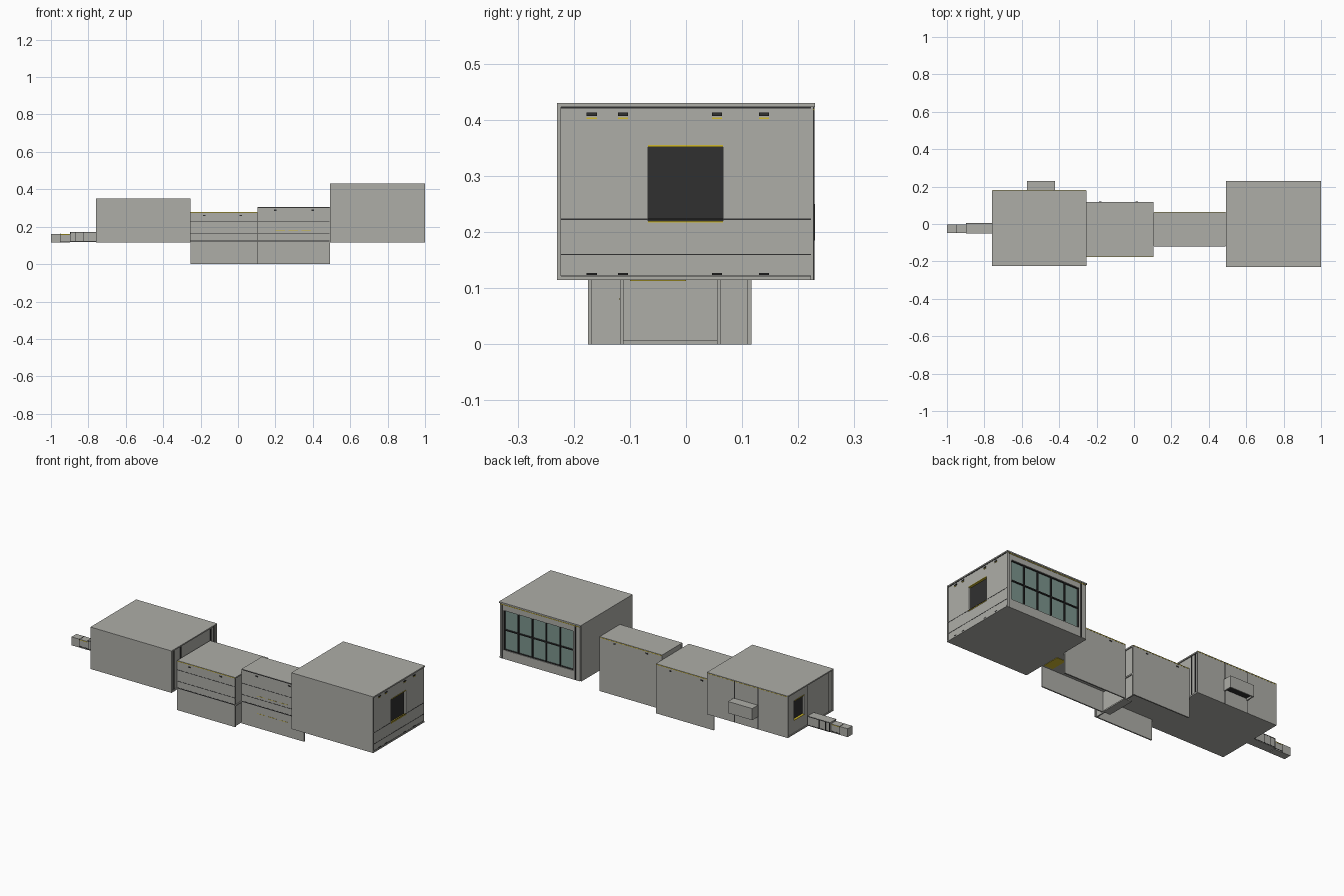
import bpy, bmesh
from mathutils import Matrix, Vector


def material(name, rgb):
    m = bpy.data.materials.new(name)
    m.diffuse_color = (*rgb, 1)
    return m


GREY = material("panel_grey", (0.42, 0.42, 0.39))
DARK = material("dark_trim", (0.03, 0.03, 0.03))
YELLOW = material("yellow_trim", (0.65, 0.5, 0.03))
GLASS = material("window_glass", (0.2, 0.3, 0.27))
T = 0.007  # wall thickness
E = 0.001  # how far thin trim stands proud


def boxes(name, items, mat=GREY):
    """One object from several boxes, each (x0, x1, y0, y1, z0, z1)."""
    bm = bmesh.new()
    for x0, x1, y0, y1, z0, z1 in items:
        c = Vector(((x0 + x1) / 2, (y0 + y1) / 2, (z0 + z1) / 2))
        bmesh.ops.create_cube(bm, size=1, matrix=Matrix.Translation(c)
                              @ Matrix.Diagonal((x1 - x0, y1 - y0, z1 - z0, 1)))
    me = bpy.data.meshes.new(name)
    bm.to_mesh(me)
    bm.free()
    ob = bpy.data.objects.new(name, me)
    me.materials.append(mat)
    bpy.context.collection.objects.link(ob)
    return ob


def holed(axis_range, a, b, z, hole, along_y=True):
    """Four boxes forming a wall with a rectangular hole (a0, a1, z0, z1)."""
    h0, h1, k0, k1 = hole
    parts = [(a, h0, *z), (h1, b, *z), (h0, h1, z[0], k0), (h0, h1, k1, z[1])]
    if along_y:
        return [(*axis_range, p, q, r, s) for p, q, r, s in parts]
    return [(p, q, *axis_range, r, s) for p, q, r, s in parts]


def room_shell(name, x0, x1, y0, y1, floor, top, wall_base, back=True):
    """Roof, floor and side walls of one room."""
    boxes(name + "_roof", [(x0, x1, y0, y1, top - T, top)])
    boxes(name + "_floor", [(x0, x1, y0 + T, y1 - T, floor, floor + T)])
    walls = [(x0, x1, y0, y0 + T, wall_base, top - T)]
    if back:
        walls.append((x0, x1, y1 - T, y1, wall_base, top - T))
    boxes(name + "_walls", walls)


# ---- Large end room with the window wall ----
room_shell("end_room", 0.492, 1.0, -0.23, 0.23, 0.115, 0.43, 0.115, back=False)
boxes("end_room_inner_end", [(0.492, 0.499, -0.223, 0.223, 0.122, 0.423)])
boxes("end_room_outer_end", holed((0.985, 0.996), -0.223, 0.223, (0.122, 0.423),
                                  (-0.068, 0.066, 0.218, 0.354)))
boxes("end_room_doorway", [(0.975, 0.985, -0.075, 0.073, 0.21, 0.36)], DARK)
boxes("end_room_door_trim", [(0.985, 0.998, -0.068, 0.066, z, z + 0.003)
                             for z in (0.217, 0.352)], YELLOW)
boxes("end_room_seams", [(0.995, 0.996 + E, -0.223, 0.223, z, z + h) for z, h in
                         ((0.119, 0.004), (0.159, 0.002), (0.222, 0.002), (0.42, 0.004))], DARK)
spots = (-0.168, -0.112, 0.055, 0.139)
boxes("end_room_lamps", [(0.995, 0.999, y - 0.009, y + 0.009, z, z + h)
                         for y in spots for z, h in ((0.407, 0.006), (0.124, 0.003))], DARK)
boxes("end_room_lamp_trim", [(0.995, 0.998, y - 0.009, y + 0.009, 0.402, 0.404)
                             for y in spots], YELLOW)

# window wall at the back
wx0, wx1, wz0, wz1 = 0.54, 0.972, 0.165, 0.387
boxes("window_wall", holed((0.215, 0.227), 0.499, 0.996, (0.115, 0.423),
                           (wx0, wx1, wz0, wz1), False))
boxes("window_panes", [(wx0, wx1, 0.21, 0.216, wz0, wz1)], GLASS)
step = (wx1 - wx0) / 5
bars = [(wx0 + i * step - 0.003, wx0 + i * step + 0.003, 0.214, 0.224, wz0, wz1) for i in range(6)]
bars += [(wx0, wx1, 0.214, 0.223, z - 0.003, z + 0.003) for z in (wz0, (wz0 + wz1) / 2, wz1)]
bars += [(0.525, 0.53, 0.225, 0.229, 0.115, 0.423), (0.981, 0.985, 0.225, 0.229, 0.115, 0.423)]
boxes("window_bars", bars, DARK)
boxes("window_wall_trim", [(0.5, 0.99, 0.226, 0.229, 0.417, 0.42)], YELLOW)

# ---- Two linking rooms whose walls reach the ground ----
room_shell("tall_link", 0.105, 0.492, -0.118, 0.062, 0.115, 0.305, 0.0)
room_shell("wide_link", -0.255, 0.105, -0.175, 0.117, 0.115, 0.278, 0.0)
boxes("tall_link_end", [(0.108, 0.115, -0.111, 0.055, 0.122, 0.298)])
boxes("wide_link_end", [(0.092, 0.099, -0.168, 0.11, 0.0, 0.271),
                        (0.06, 0.105, -0.111, 0.055, 0.0, T)])
boxes("link_underside_plate", [(0.435, 0.49, -0.1, 0.0, 0.113, 0.116)], YELLOW)
boxes("wide_link_seams", [(-0.253, 0.103, -0.175 - E, -0.173, z, z + h) for z, h in
                          ((0.122, 0.005), (0.162, 0.002), (0.225, 0.002))], DARK)
boxes("tall_link_seams", [(0.107, 0.49, -0.118 - E, -0.116, z, z + h) for z, h in
                          ((0.122, 0.005), (0.162, 0.002), (0.225, 0.002), (0.3, 0.004))], DARK)
boxes("wide_link_yellow_line", [(-0.253, 0.103, y - E, y + E, 0.273, 0.276)
                                for y in (-0.175, 0.117)], YELLOW)
boxes("tall_link_yellow_lines", [(x, x + 0.05, -0.118 - E, -0.117, z, z + 0.002)
                                 for x in (0.2, 0.27, 0.34) for z in (0.08, 0.178)]
      + [(0.107, 0.49, 0.061, 0.062 + E, 0.299, 0.302)], YELLOW)
lamps = []
for y, xs, z in ((-0.175, (-0.18, 0.015), 0.257), (0.117, (-0.18, 0.015), 0.257),
                 (-0.118, (0.2, 0.4), 0.285), (0.062, (0.2, 0.4), 0.285)):
    lamps += [(x - 0.007, x + 0.007, y - 0.002, y + 0.002, z, z + 0.006) for x in xs]
boxes("link_lamps", lamps, DARK)

# ---- Left room with a rear hood ----
room_shell("left_room", -0.758, -0.255, -0.225, 0.18, 0.115, 0.35, 0.115)
boxes("left_room_inner_end", [(-0.268, -0.261, -0.218, 0.173, 0.122, 0.343)])
boxes("left_room_inner_ribs", [(-0.262, -0.257, y, y + 0.006, 0.122, 0.343)
                               for y in (-0.2, -0.14, 0.125, 0.155)], DARK)
hole = (0.03, 0.118, 0.19, 0.3)
boxes("left_room_outer_end", holed((-0.754, -0.743), -0.218, 0.173, (0.122, 0.343), hole))
boxes("left_room_doorway", [(-0.743, -0.735, 0.025, 0.125, 0.185, 0.305)], DARK)
boxes("left_room_door_trim", [(-0.756, -0.743, 0.03, 0.118, z, z + 0.003)
                              for z in (0.189, 0.298)], YELLOW)
boxes("left_room_seams", [(x, x + 0.004, 0.179, 0.18 + E, 0.117, 0.348) for x in (-0.43, -0.575)]
      + [(-0.755, -0.753, y, y + 0.004, 0.122, 0.343) for y in (0.0, -0.19)], DARK)
boxes("left_room_yellow_line", [(-0.756, -0.257, 0.179, 0.18 + E, 0.344, 0.346)], YELLOW)
hx0, hx1, hy0, hy1, hz0, hz1 = -0.572, -0.422, 0.18, 0.23, 0.185, 0.25
boxes("rear_hood", [(hx0, hx1, hy0, hy1, hz1 - T, hz1), (hx0, hx1, hy1 - T, hy1, hz0, hz1 - T),
                    (hx0, hx0 + T, hy0, hy1 - T, hz0, hz1 - T),
                    (hx1 - T, hx1, hy0, hy1 - T, hz0, hz1 - T)])
boxes("rear_hood_vent", [(hx0 + T, hx1 - T, hy0, hy1 - T, hz0 + 0.01, hz0 + 0.015)], DARK)

# ---- Narrow stepped tail ----
boxes("tail_near", [(-0.897, -0.758, -0.05, 0.004, 0.118, 0.172)])
boxes("tail_far", [(-1.0, -0.897, -0.047, -0.004, 0.115, 0.162)])
boxes("tail_dark_edges", [(-0.897, -0.76, -0.05 - E, 0.004 + E, z, z + 0.003) for z in (0.12, 0.168)]
      + [(x, x + 0.003, -0.05 - E, 0.004 + E, 0.12, 0.17) for x in (-0.895, -0.87, -0.83)]
      + [(-0.952, -0.949, -0.047 - E, -0.004 + E, 0.116, 0.162 + E),
         (-0.95, -0.897, -0.047 - E, -0.004 + E, 0.12, 0.124)], DARK)
boxes("tail_yellow_edge", [(-0.95, -0.9, -0.047 - E, -0.004 + E, 0.157, 0.16)], YELLOW)
